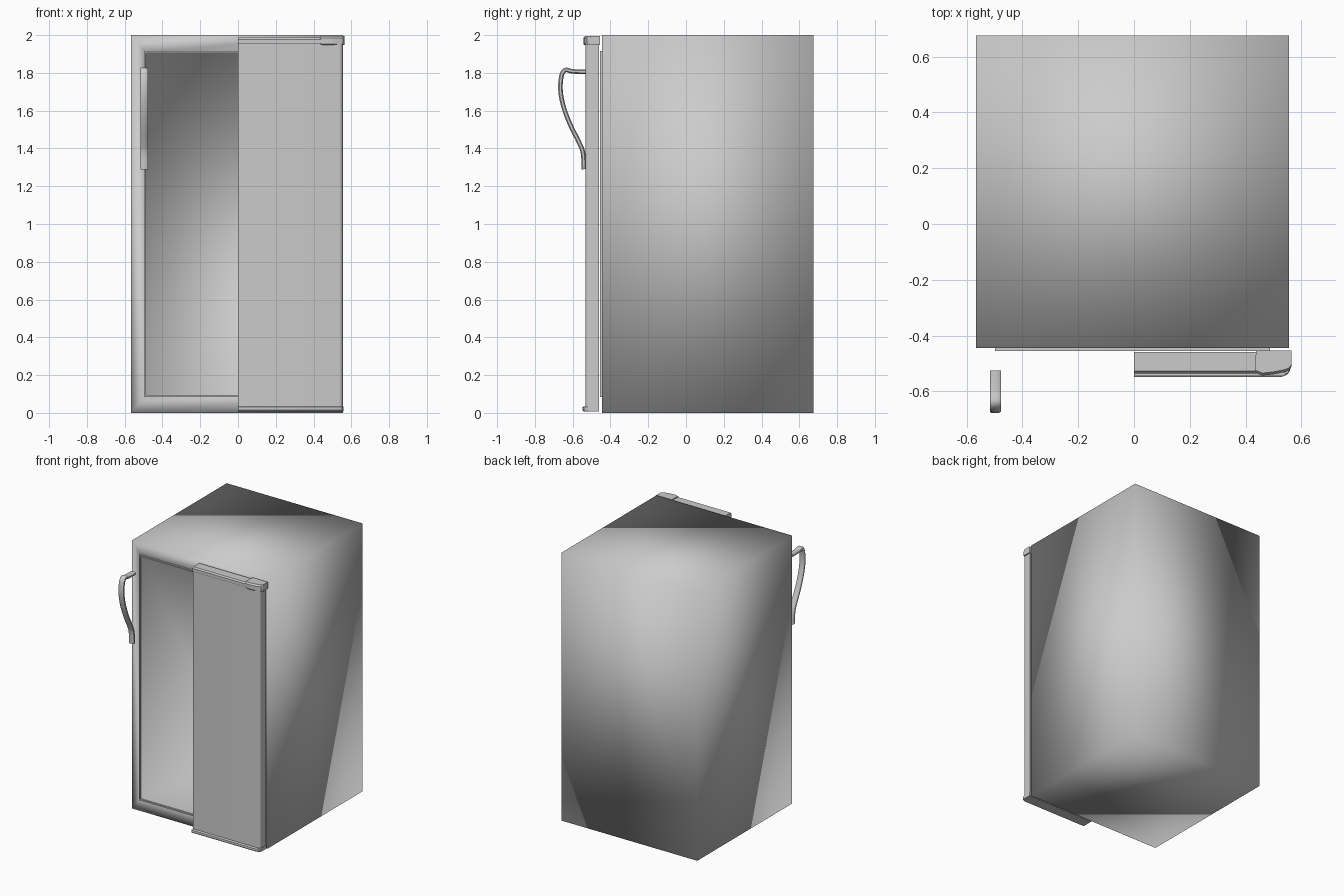
import bpy, bmesh, math
from mathutils import Vector

if "Cube" in bpy.data.objects:
    bpy.data.objects.remove(bpy.data.objects["Cube"])


def finish(name, bm, angle=None):
    """Turn a bmesh into an object; angle=None gives full smooth shading."""
    bmesh.ops.recalc_face_normals(bm, faces=bm.faces)
    me = bpy.data.meshes.new(name)
    bm.to_mesh(me)
    bm.free()
    ob = bpy.data.objects.new(name, me)
    bpy.context.collection.objects.link(ob)
    bpy.ops.object.select_all(action='DESELECT')
    ob.select_set(True)
    bpy.context.view_layer.objects.active = ob
    if angle is None:
        bpy.ops.object.shade_smooth()
    else:
        bpy.ops.object.shade_smooth_by_angle(angle=math.radians(angle))
    return ob


def loft(name, rings, angle=None, caps=True, closed=False):
    """Skin a list of equal-length point loops."""
    bm = bmesh.new()
    loops = [[bm.verts.new(p) for p in r] for r in rings]
    n = len(loops[0])
    pairs = list(zip(loops, loops[1:]))
    if closed:
        pairs.append((loops[-1], loops[0]))
    for a, b in pairs:
        for i in range(n):
            j = (i + 1) % n
            bm.faces.new((a[i], a[j], b[j], b[i]))
    if caps and not closed:
        bm.faces.new(loops[0])
        bm.faces.new(loops[-1])
    return finish(name, bm, angle)


def rect(half, z0, z1, y, cx=-0.005):
    return [(cx - half, y, z0), (cx + half, y, z0),
            (cx + half, y, z1), (cx - half, y, z1)]


def prism(name, profile, levels, angle=30):
    """Extrude an xy profile through z levels; each level is (z, y inset)."""
    return loft(name, [[(x, y + (d if y < -0.5 else 0), z) for x, y in profile]
                       for z, d in levels], angle)


# Cabinet shell with its hollow liner
loft("cabinet", [rect(.561, 0, 2, .675), rect(.561, 0, 2, -.444),
                 rect(.484, .094, 1.906, -.444), rect(.484, .094, 1.906, .60)])

# Door seal around the opening
loft("door_seal", [rect(.493, .084, 1.915, -.444), rect(.493, .084, 1.915, -.456),
                   rect(.484, .094, 1.906, -.456), rect(.484, .094, 1.906, -.444)],
     30, closed=True)

# Door panel with a rounded outer edge
r = .02
corner = [(.535 + r * math.sin(t * math.pi / 8), -.513 - r * math.cos(t * math.pi / 8))
          for t in range(5)]
prism("door_panel", [(0, -.46), (0, -.533)] + corner + [(.555, -.46)],
      [(.028, 0), (1.955, 0)])

# Bottom trim of the door
prism("door_bottom_trim", [(0, -.46), (0, -.548), (.53, -.548), (.55, -.54),
                           (.559, -.525), (.559, -.46)],
      [(.008, .006), (.014, 0), (.03, 0), (.034, .006)])

# Top trim of the door and the thicker hinge cover
prism("door_top_trim", [(0, -.458), (0, -.535), (.45, -.535), (.45, -.458)],
      [(1.952, .003), (1.957, 0), (1.978, 0), (1.988, .008)])
prism("hinge_cover", [(.437, -.454), (.434, -.533), (.46, -.543), (.50, -.539),
                      (.54, -.531), (.557, -.524), (.564, -.512), (.564, -.454)],
      [(1.947, .006), (1.953, 0), (1.985, 0), (1.996, .009)])

# Curved handle swept along a side profile (y, z)
path = [Vector(p) for p in [(-.525, 1.806), (-.60, 1.808), (-.64, 1.815), (-.660, 1.78),
                            (-.664, 1.70), (-.645, 1.61), (-.61, 1.52), (-.57, 1.44),
                            (-.546, 1.38), (-.54, 1.29)]]
ext = [2 * path[0] - path[1]] + path + [2 * path[-1] - path[-2]]
pts = []
for a, b, c, d in zip(ext, ext[1:], ext[2:], ext[3:]):
    for k in range(4):
        t = k / 4
        pts.append(.5 * (2 * b + (c - a) * t + (2 * a - 5 * b + 4 * c - d) * t ** 2
                         + (3 * b - a - 3 * c + d) * t ** 3))
pts.append(path[-1])
section = [(-.020, -.008), (-.016, -.012), (.012, -.012), (.020, -.006),
           (.020, .006), (.012, .012), (-.016, .012), (-.020, .008)]
rings = []
for i, p in enumerate(pts):
    tan = (pts[min(i + 1, len(pts) - 1)] - pts[max(i - 1, 0)]).normalized()
    nrm = Vector((-tan.y, tan.x))
    rings.append([(-.496 + u, p.x + nrm.x * v, p.y + nrm.y * v) for u, v in section])
loft("handle", rings, 50)
